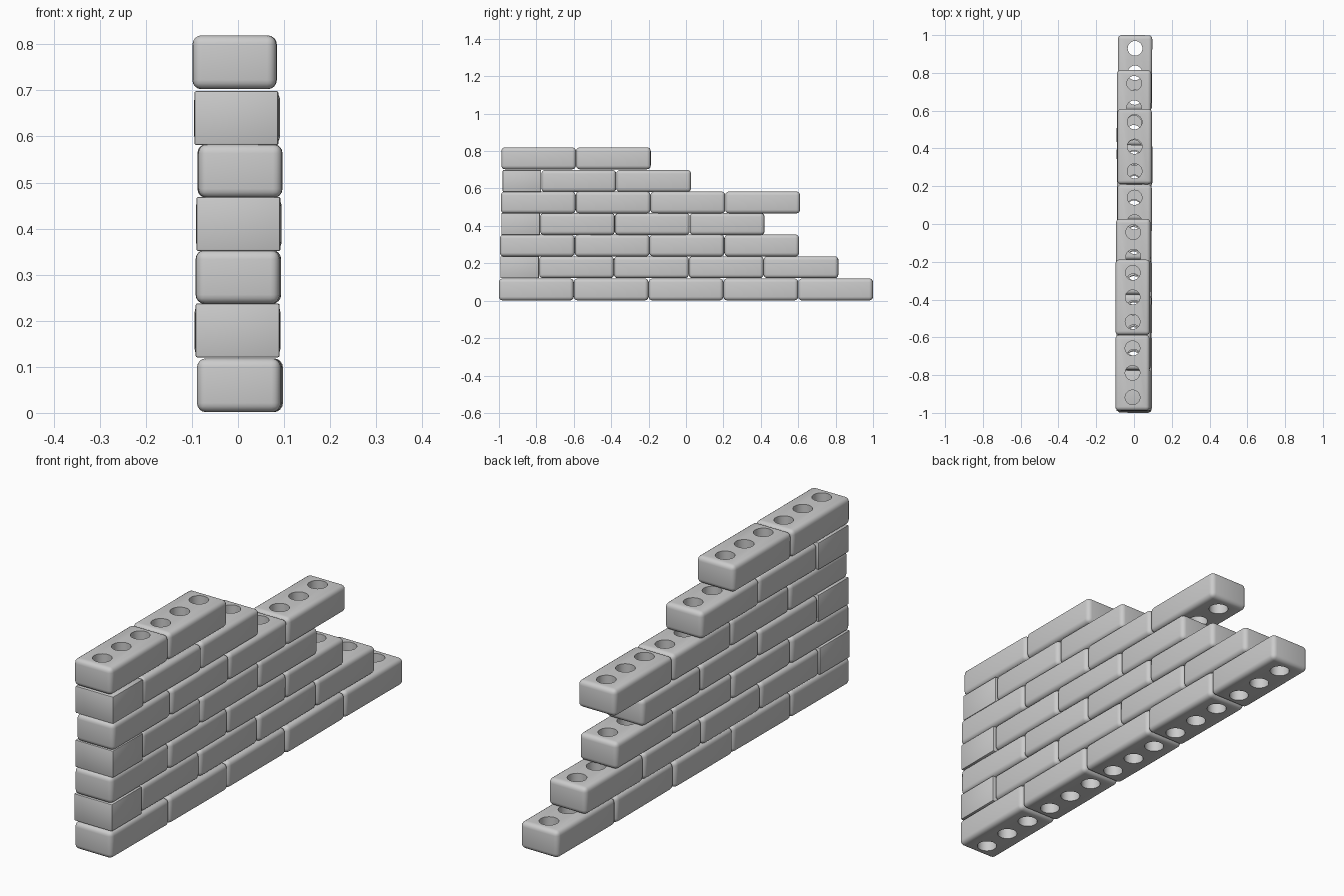
import bpy
import bmesh
import random

if "Cube" in bpy.data.objects:
    bpy.data.objects.remove(bpy.data.objects["Cube"])

random.seed(4)
WIDTH, LENGTH, HEIGHT = 0.182, 0.399, 0.117


def bevelled_box(name, size, radius, segments):
    bm = bmesh.new()
    bmesh.ops.create_cube(bm, size=1)
    bmesh.ops.scale(bm, vec=size, verts=bm.verts)
    bmesh.ops.bevel(bm, geom=bm.edges[:], offset=radius, segments=segments,
                    profile=0.5, affect='EDGES')
    mesh = bpy.data.meshes.new(name)
    bm.to_mesh(mesh)
    bm.free()
    obj = bpy.data.objects.new(name, mesh)
    bpy.context.collection.objects.link(obj)
    return obj


def smooth(obj):
    bpy.ops.object.select_all(action='DESELECT')
    obj.select_set(True)
    bpy.context.view_layer.objects.active = obj
    bpy.ops.object.shade_smooth_by_angle()


# Master brick: rounded block with three round through-holes
master = bevelled_box("master_brick", (WIDTH, LENGTH, HEIGHT), 0.02, 4)
cut_mesh = bpy.data.meshes.new("hole_cutter")
bm = bmesh.new()
for y in (-0.13, 0, 0.13):
    made = bmesh.ops.create_cone(bm, cap_ends=True, segments=32,
                                 radius1=0.039, radius2=0.039, depth=0.3)
    bmesh.ops.translate(bm, vec=(0, y, 0), verts=made["verts"])
bm.to_mesh(cut_mesh)
bm.free()
cutter = bpy.data.objects.new("hole_cutter", cut_mesh)
cutter.hide_render = True
bpy.context.collection.objects.link(cutter)
mod = master.modifiers.new("holes", 'BOOLEAN')
mod.object = cutter
mod.operation = 'DIFFERENCE'
mod.solver = 'EXACT'
bpy.context.view_layer.objects.active = master
bpy.ops.object.modifier_apply(modifier="holes")
bpy.data.objects.remove(cutter)
smooth(master)

# Master half brick: plain block with crisp edges
half = bevelled_box("master_half_brick", (WIDTH, 0.205, HEIGHT), 0.004, 2)
smooth(half)


def place(name, mesh, x, y, z):
    obj = bpy.data.objects.new(name, mesh)
    obj.location = (x + random.uniform(-0.002, 0.002), y, z)
    obj.rotation_euler.z = random.uniform(-0.008, 0.008)
    bpy.context.collection.objects.link(obj)


# Courses: x offset, centre height, start of first full brick, brick count, half brick
courses = [
    (0.004, 0.060, -1.000, 5, False),
    (-0.001, 0.179, -0.785, 4, True),
    (0.000, 0.295, -0.995, 4, False),
    (0.001, 0.410, -0.780, 3, True),
    (0.003, 0.525, -0.990, 4, False),
    (-0.002, 0.640, -0.773, 2, True),
    (-0.007, 0.761, -0.988, 2, False),
]
for row, (x, z, start, count, has_half) in enumerate(courses):
    if has_half:
        place(f"half_brick_{row}", half.data, x, start - 0.104, z)
    for i in range(count):
        place(f"brick_{row}_{i}", master.data, x, start + 0.2 + 0.4 * i, z)

bpy.data.objects.remove(master)
bpy.data.objects.remove(half)
